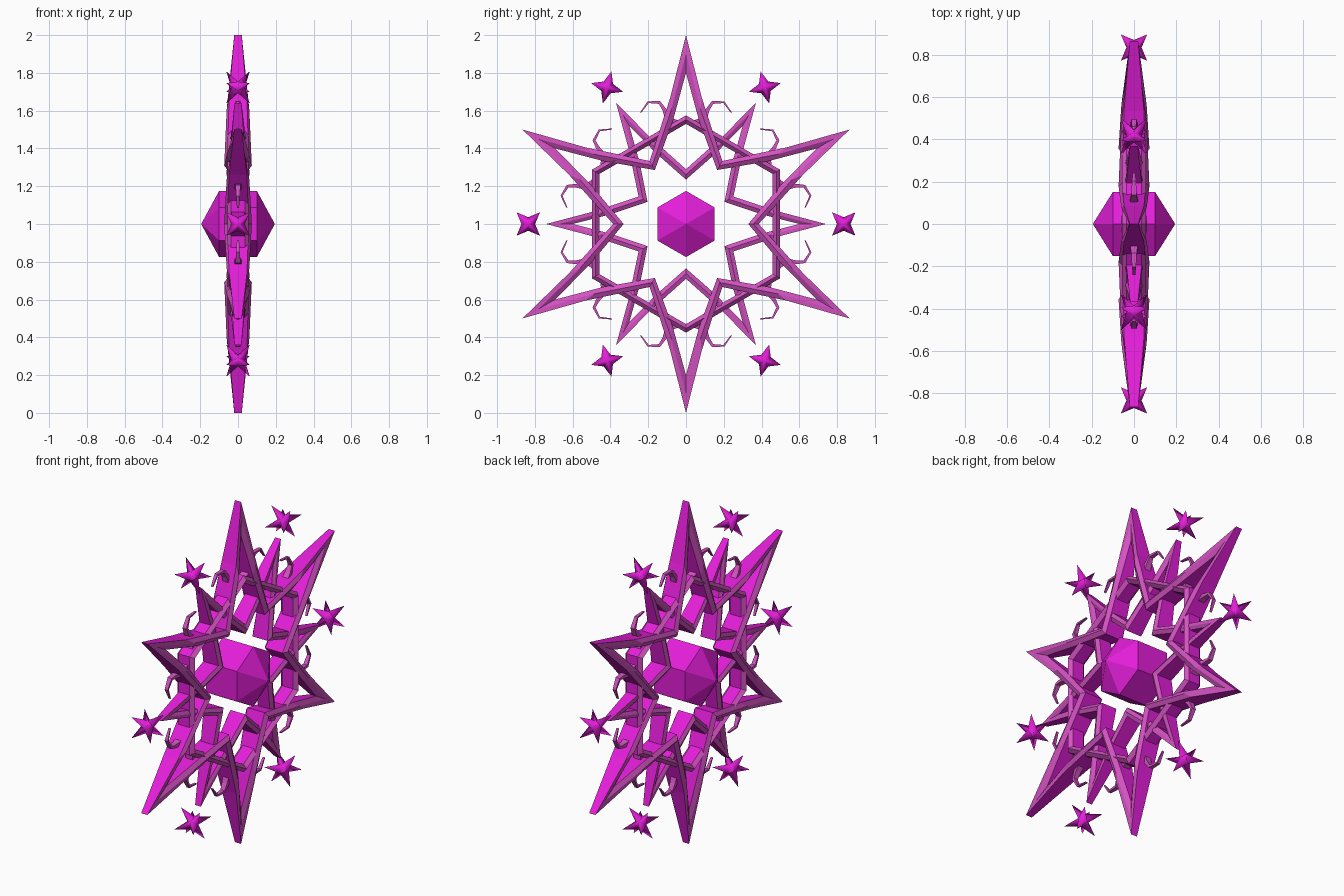
import bpy, bmesh, math
from mathutils import Vector, Matrix

if "Cube" in bpy.data.objects:
    bpy.data.objects.remove(bpy.data.objects["Cube"])


def material(name, rgb):
    m = bpy.data.materials.new(name)
    m.diffuse_color = (*rgb, 1)
    m.use_nodes = True
    m.node_tree.nodes["Principled BSDF"].inputs["Base Color"].default_value = m.diffuse_color
    return m


VIVID = material("vivid magenta", (0.78, 0.013, 0.70))
MAUVE = material("pale mauve", (0.66, 0.085, 0.54))
CENTRE = Matrix.Translation((0, 0, 1))
SLOPES = (0, 1, 3, 4)  # bevelled strips of a bar section


def polar(r, deg):
    """Point in the upright plane, angle measured from straight up."""
    a = math.radians(deg)
    return Vector((0, r * math.sin(a), r * math.cos(a)))


def finish(name, bm, mats, smooth=False):
    bmesh.ops.recalc_face_normals(bm, faces=bm.faces)
    for f in bm.faces:
        f.smooth = smooth
    me = bpy.data.meshes.new(name)
    bm.to_mesh(me)
    bm.free()
    for m in mats:
        me.materials.append(m)
    ob = bpy.data.objects.new(name, me)
    ob.matrix_world = CENTRE
    bpy.context.collection.objects.link(ob)
    return ob


def loft(bm, sections, closed, pale=()):
    """Skin a list of equal cross-sections; strips listed in pale get slot 1."""
    rows = [[bm.verts.new(p) for p in s] for s in sections]
    n = len(rows[0])
    for i in range(len(rows) if closed else len(rows) - 1):
        a, b = rows[i], rows[(i + 1) % len(rows)]
        for j in range(n):
            k = (j + 1) % n
            f = bm.faces.new((a[j], a[k], b[k], b[j]))
            f.material_index = 1 if j in pale else 0
    if not closed:
        bm.faces.new(rows[0])
        bm.faces.new(rows[-1])


def bar_section(outer, inner, wall, ridge):
    """Six-sided bar section: flat outer and inner walls, ridge on both sides."""
    x = Vector((1, 0, 0))
    mid = (outer + inner) / 2
    return [outer + x * wall, mid + x * ridge, inner + x * wall,
            inner - x * wall, mid - x * ridge, outer - x * wall]


def star_frame(name, start, tip, valley, ridges, pinch):
    """Six-pointed open star; tip and valley are (outer, inner) radii."""
    bm = bmesh.new()
    secs = []
    for k in range(12):
        r0, r1 = (tip, valley) if k % 2 == 0 else (valley, tip)
        h = ridges if k % 2 == 0 else ridges[::-1]
        a0 = start + 30 * k
        # edges bow slightly towards the spike's own axis
        axis = a0 if k % 2 == 0 else a0 + 30
        bow = polar(pinch, axis + (-90 if k % 2 == 0 else 90))
        for t, ridge in ((0, h[0]), (0.5, h[1])):
            o = polar(r0[0], a0).lerp(polar(r1[0], a0 + 30), t)
            i = polar(r0[1], a0).lerp(polar(r1[1], a0 + 30), t)
            shift = bow if t else Vector()
            secs.append(bar_section(o + shift, i + shift, ridge * 0.72 + 0.004, ridge))
    loft(bm, secs, True, SLOPES)
    finish(name, bm, (VIVID, MAUVE))


# Two interlocked open stars
star_frame("large_star", 0, (1.0, 0.80), (0.385, 0.33), (0.022, 0.06, 0.073), 0.012)
star_frame("small_star", 30, (0.74, 0.60), (0.29, 0.235), (0.02, 0.045, 0.062), 0.008)

# Hexagonal ring behind the stars
bm = bmesh.new()
loft(bm, [bar_section(polar(0.575, a), polar(0.53, a), 0.036, 0.056)
          for a in range(0, 360, 60)], True, SLOPES)
finish("hexagon_ring", bm, (VIVID, MAUVE))

# Central gem: hexagonal prism with a pyramid on each side
bm = bmesh.new()
rims = [[bm.verts.new(polar(0.175, a) + Vector((x, 0, 0))) for a in range(0, 360, 60)]
        for x in (-0.1, 0.1)]
apexes = [bm.verts.new((x, 0, 0)) for x in (-0.195, 0.195)]
for j in range(6):
    k = (j + 1) % 6
    bm.faces.new((rims[0][j], rims[0][k], rims[1][k], rims[1][j]))
    for rim, apex in zip(rims, apexes):
        bm.faces.new((rim[j], rim[k], apex))
finish("centre_gem", bm, (VIVID,))

# Curled hooks, one on each side of every ring corner
PATH = [(0.05, 0.535), (0.10, 0.56), (0.115, 0.605), (0.14, 0.643), (0.20, 0.645), (0.24, 0.59)]
pts = [Vector((0, y, z)) for y, z in PATH]
hook = []
for i, p in enumerate(pts):
    d = (pts[min(i + 1, 5)] - pts[max(i - 1, 0)]).normalized()
    side = Vector((0, -d.z, d.y)) * (0.015 - 0.0024 * i)
    x = Vector((0.024 - 0.0036 * i, 0, 0))
    hook.append([p + side + x, p - side + x, p - side - x, p + side - x])
bm = bmesh.new()
for a in range(0, 360, 60):
    turn = Matrix.Rotation(math.radians(a), 3, 'X')
    for s in (1, -1):
        loft(bm, [[turn @ Vector((q.x, q.y * s, q.z)) for q in sec] for sec in hook], False)
finish("curled_hooks", bm, (MAUVE,))

# Floating eight-pointed sparkles: a small octahedron with a spike on each face
for n in range(6):
    bm = bmesh.new()
    core = {(ax, s): bm.verts.new([0.036 * s if i == ax else 0 for i in range(3)])
            for ax in range(3) for s in (-1, 1)}
    for sx in (-1, 1):
        for sy in (-1, 1):
            for sz in (-1, 1):
                base = [core[0, sx], core[1, sy], core[2, sz]]
                tip = bm.verts.new((0.062 * sx, 0.062 * sy, 0.062 * sz))
                for i in range(3):
                    bm.faces.new((base[i], base[(i + 1) % 3], tip))
    a = 30 + 60 * n
    bmesh.ops.transform(bm, verts=bm.verts, matrix=Matrix.Translation(polar(0.835, a))
                        @ Matrix.Rotation(math.radians(-a), 4, 'X'))
    finish(f"sparkle_{n + 1}", bm, (VIVID,), smooth=True)
